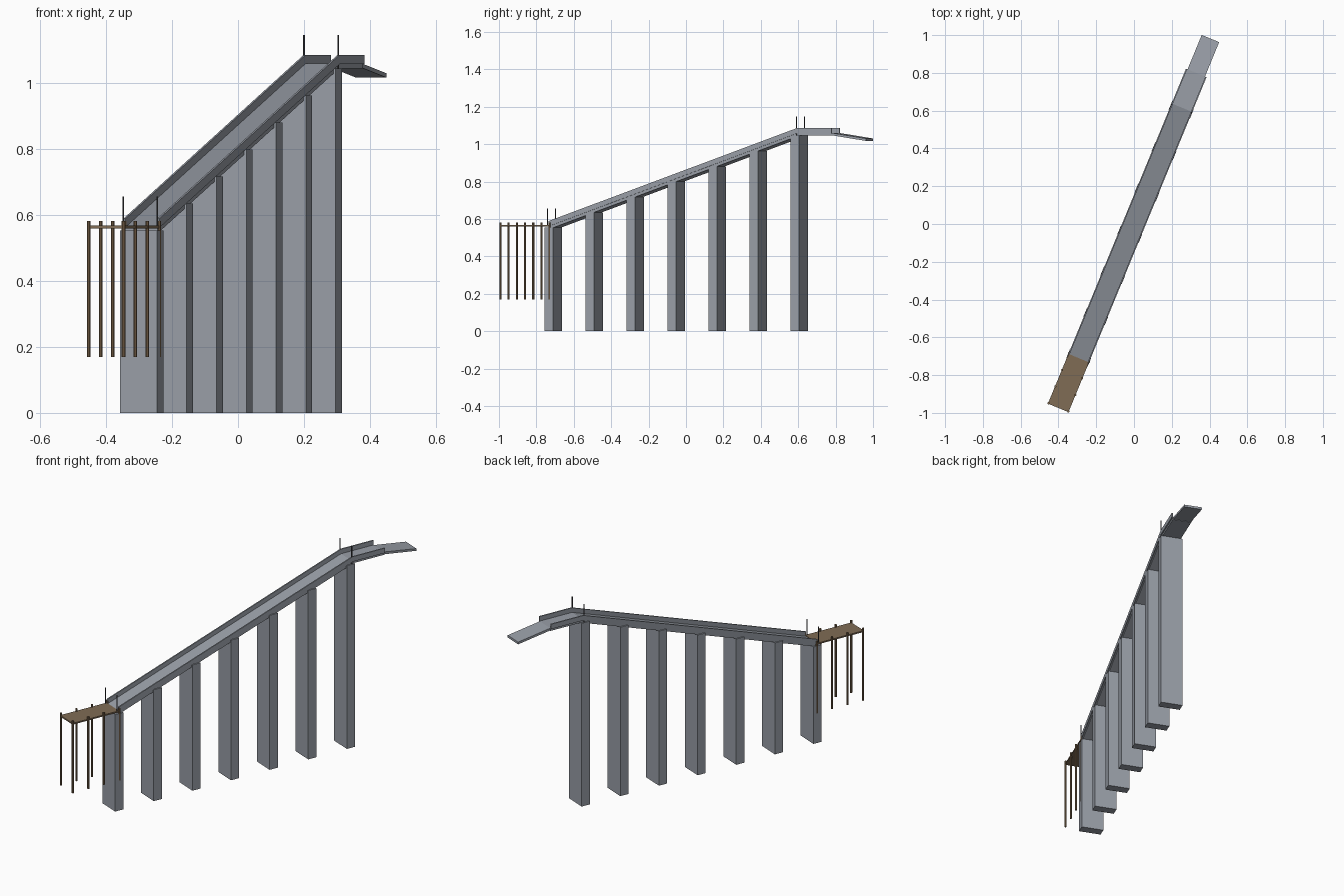
import bpy, bmesh, math
from mathutils import Matrix

cube = bpy.data.objects.get("Cube")
if cube:
    bpy.data.objects.remove(cube, do_unlink=True)

HEADING = Matrix.Rotation(math.radians(-22.4), 4, "Z")   # bridge runs diagonally


def material(name, rgb):
    m = bpy.data.materials.new(name)
    m.use_nodes = True
    m.diffuse_color = (*rgb, 1)
    m.node_tree.nodes["Principled BSDF"].inputs["Base Color"].default_value = (*rgb, 1)
    return m


stone = material("grey stone", (0.32, 0.345, 0.39))
wood = material("brown planks", (0.215, 0.15, 0.09))
post_wood = material("brown posts", (0.215, 0.14, 0.075))
iron = material("dark iron", (0.06, 0.06, 0.065))


def finish(name, bm, mat):
    bmesh.ops.recalc_face_normals(bm, faces=bm.faces)
    mesh = bpy.data.meshes.new(name)
    bm.to_mesh(mesh)
    bm.free()
    mesh.materials.append(mat)
    ob = bpy.data.objects.new(name, mesh)
    ob.matrix_world = HEADING
    bpy.context.collection.objects.link(ob)
    return ob


def slab(name, outline, u0, u1, mat):
    """Extrude a side outline of (along, height) points across the bridge."""
    bm = bmesh.new()
    face = bm.faces.new([bm.verts.new((u0, v, z)) for v, z in outline])
    ext = bmesh.ops.extrude_face_region(bm, geom=[face])["geom"]
    moved = [g for g in ext if isinstance(g, bmesh.types.BMVert)]
    bmesh.ops.translate(bm, verts=moved, vec=(u1 - u0, 0, 0))
    return finish(name, bm, mat)


def strip(path, low, high):
    """Closed outline between two vertical offsets of a path."""
    return [(v, z + low) for v, z in path] + [(v, z + high) for v, z in reversed(path)]


def pole(name, u, v, z0, z1, radius, mat):
    bm = bmesh.new()
    place = Matrix.Translation((u, v, (z0 + z1) / 2))
    bmesh.ops.create_cone(bm, cap_ends=True, segments=8, radius1=radius,
                          radius2=radius, depth=z1 - z0, matrix=place)
    return finish(name, bm, mat)


# Walkway: long ramp, level landing, drooping end
foot, ridge = (-0.77, 0.563), (0.666, 1.06)
landing, tip = (0.865, 1.06), (1.062, 1.03)
slab("ramp_deck", strip([foot, ridge], -0.018, 0), -0.054, 0.054, stone)
slab("landing_deck", strip([ridge, landing], -0.015, 0), -0.052, 0.052, stone)
slab("end_deck", strip([landing, tip], -0.013, 0), -0.05, 0.05, stone)

# Side walls and marker poles, both sides
for side, s in (("right", -1), ("left", 1)):
    slab(f"{side}_wall", strip([foot, ridge, landing], -0.002, 0.026),
         s * 0.052, s * 0.059, stone)
    pole(f"{side}_lower_marker", s * 0.056, -0.778, 0.56, 0.657, 0.003, iron)
    pole(f"{side}_upper_marker", s * 0.056, 0.662, 1.04, 1.147, 0.003, iron)

# Row of piers rising with the ramp
for i in range(7):
    v, top = -0.768 + 0.237 * i, 0.553 + 0.082 * i
    slab(f"pier_{i + 1}", strip([(v - 0.025, 0), (v + 0.025, 0)], 0, top),
         -0.061, 0.061, stone)

# Wooden jetty on posts
slab("jetty_deck", strip([(-1.053, 0.56), (-0.768, 0.56)], 0, 0.008), -0.059, 0.059, wood)
for side, s in (("right", -1), ("left", 1)):
    for i in range(4):
        pole(f"{side}_jetty_post_{i + 1}", s * 0.057, -1.05 + 0.095 * i,
             0.17, 0.582, 0.006, post_wood)
